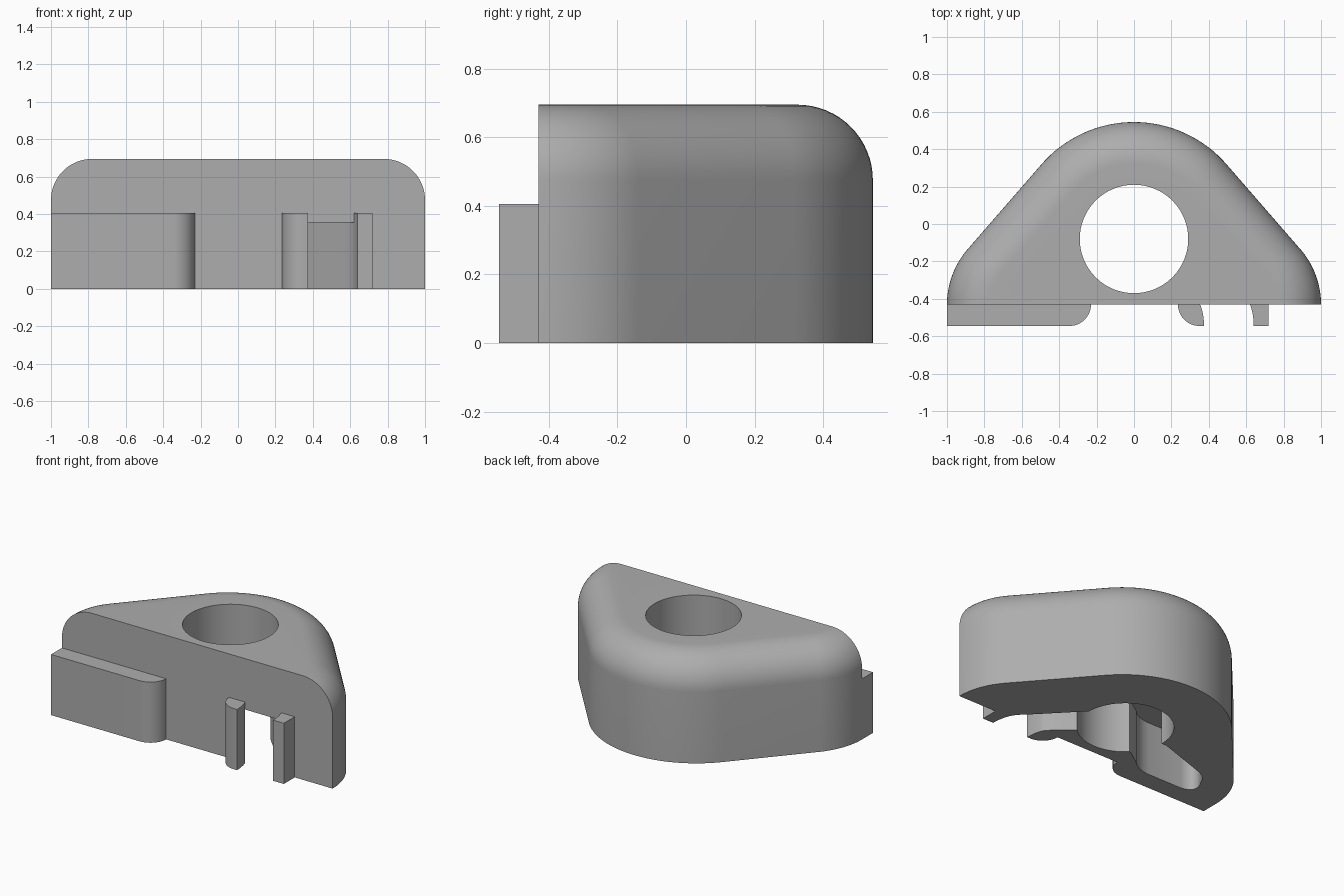
import bpy
import bmesh
from math import sin, cos, pi, radians

cube = bpy.data.objects.get("Cube")
if cube:
    bpy.data.objects.remove(cube, do_unlink=True)

GREY = (0.42, 0.42, 0.42, 1)
grey = bpy.data.materials.new("plain grey")
grey.use_nodes = True
grey.diffuse_color = GREY
grey.node_tree.nodes["Principled BSDF"].inputs["Base Color"].default_value = GREY

FRONT, TIP = -0.43, -0.545       # front face of the body, front face of the tabs
HEIGHT, FILLET = 0.695, 0.22
TAB_TOP, POCKET_TOP = 0.405, 0.355


def arc(cx, cy, r, start, end, n=16):
    angles = [radians(start + (end - start) * i / n) for i in range(n + 1)]
    return [(cx + r * cos(a), cy + r * sin(a)) for a in angles]


def bend(p, q, r, n=10):
    """Quadratic curve from p to r, pulled towards q."""
    ts = [i / n for i in range(n + 1)]
    return [tuple((1 - t) ** 2 * a + 2 * t * (1 - t) * b + t * t * c
                  for a, b, c in zip(p, q, r)) for t in ts]


def loft(name, rings):
    """Closed solid through matching rings, each a (points, z) pair."""
    bm = bmesh.new()
    loops = [[bm.verts.new((x, y, z)) for x, y in pts] for pts, z in rings]
    n = len(loops[0])
    for low, high in zip(loops, loops[1:]):
        for i in range(n):
            j = (i + 1) % n
            bm.faces.new((low[i], low[j], high[j], high[i]))
    bm.faces.new(loops[0][::-1])
    bm.faces.new(loops[-1])
    bmesh.ops.recalc_face_normals(bm, faces=bm.faces)
    mesh = bpy.data.meshes.new(name)
    bm.to_mesh(mesh)
    bm.free()
    mesh.materials.append(grey)
    obj = bpy.data.objects.new(name, mesh)
    bpy.context.collection.objects.link(obj)
    return obj


def prism(name, pts, z0, z1):
    return loft(name, [(pts, z0), (pts, z1)])


def smooth(obj):
    bpy.ops.object.select_all(action='DESELECT')
    obj.select_set(True)
    bpy.context.view_layer.objects.active = obj
    bpy.ops.object.shade_smooth_by_angle(angle=radians(30))


def outline(inset):
    """Rounded triangle: two corner arcs joined by a broad rear arc."""
    corner, back, turn = 0.45 - inset, 0.655 - inset, 40.5
    return (arc(0.55, FRONT, corner, 0, turn)
            + arc(0, -0.11, back, turn, 180 - turn, 32)
            + arc(-0.55, FRONT, corner, 180 - turn, 180))


# Body with a rounded upper rim, flat at the front
rings = [(outline(0), 0)]
for i in range(17):
    a = pi / 2 * i / 16
    rings.append((outline(FILLET * (1 - cos(a))), HEIGHT - FILLET + FILLET * sin(a)))
body = loft("body", rings)

# Through hole
hole = prism("hole_cutter", arc(0, -0.08, 0.29, 0, 354.375, 63), -0.2, 1)

# Curved channel from the hole to the front opening
channel = prism("channel_cutter",
                [(0.1, -0.05), (0.28, -0.06)]
                + bend((0.52, -0.31), (0.61, -0.39), (0.62, FRONT))
                + [(0.63, -0.5), (0.365, -0.5)]
                + bend((0.353, FRONT), (0.32, -0.38), (0.2, -0.29)),
                -0.1, POCKET_TOP)

# Blind pocket on the other side, with a rounded end
pocket = prism("pocket_cutter",
               [(-0.1, -0.08), (-0.1, -0.25), (-0.22, -0.29)]
               + bend((-0.32, -0.36), (-0.38, -0.42), (-0.47, -0.42))
               + bend((-0.72, -0.42), (-0.83, -0.4), (-0.77, -0.3))
               + bend((-0.75, -0.26), (-0.72, -0.22), (-0.66, -0.2))
               + [(-0.33, -0.09)],
               -0.1, POCKET_TOP)

# Apply the cuts, then drop the cutters
cutters = (hole, channel, pocket)
for cutter in cutters:
    cutter.hide_render = True
    cut = body.modifiers.new(cutter.name, 'BOOLEAN')
    cut.operation, cut.solver, cut.object = 'DIFFERENCE', 'EXACT', cutter
graph = bpy.context.evaluated_depsgraph_get()
body.data = bpy.data.meshes.new_from_object(body.evaluated_get(graph))
body.modifiers.clear()
for cutter in cutters:
    bpy.data.objects.remove(cutter, do_unlink=True)

# Locating tabs on the front face
R = FRONT - TIP
wide_tab = prism("wide_tab",
                 [(-1, FRONT), (-1, TIP)] + arc(-0.23 - R, FRONT, R, -90, 0),
                 0, TAB_TOP)
hook_tab = prism("hook_tab",
                 arc(0.235 + R, FRONT, R, 180, 270)
                 + bend((0.375, TIP), (0.372, -0.47), (0.353, FRONT)),
                 0, TAB_TOP)
narrow_tab = prism("narrow_tab",
                   [(0.72, FRONT), (0.72, TIP)]
                   + bend((0.64, TIP), (0.64, -0.48), (0.62, FRONT)),
                   0, TAB_TOP)

for part in (body, wide_tab, hook_tab, narrow_tab):
    smooth(part)
